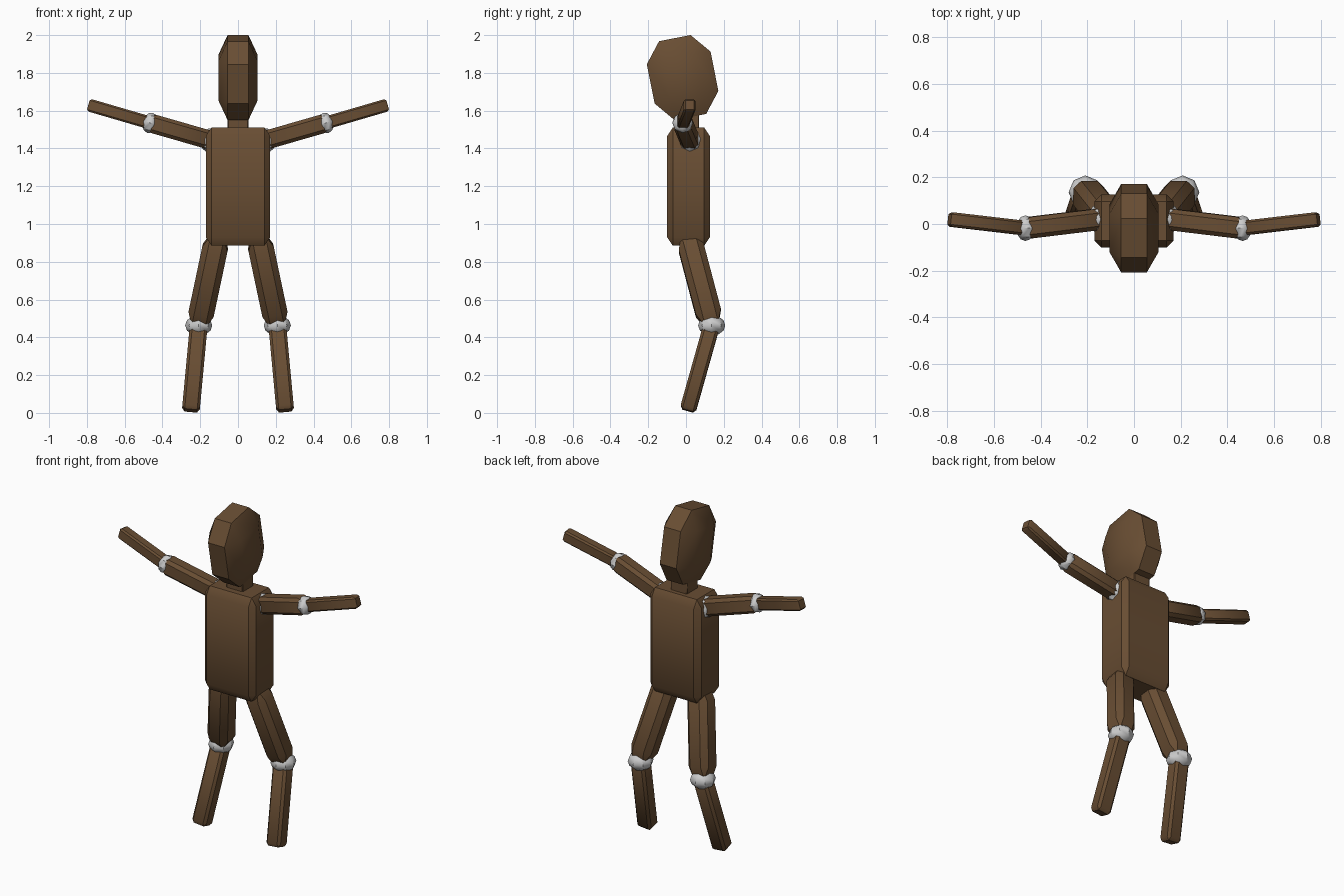
import bpy, bmesh, math
from mathutils import Vector, Matrix
from itertools import product

if "Cube" in bpy.data.objects:
    bpy.data.objects.remove(bpy.data.objects["Cube"])

wood = bpy.data.materials.new("wood")
wood.diffuse_color = (0.14, 0.075, 0.033, 1)
wood.use_nodes = True
wood.node_tree.nodes["Principled BSDF"].inputs["Base Color"].default_value = wood.diffuse_color


def finish(bm, name, matrix, mat=None):
    mesh = bpy.data.meshes.new(name)
    bm.transform(matrix)
    bmesh.ops.recalc_face_normals(bm, faces=bm.faces)
    bm.to_mesh(mesh)
    bm.free()
    ob = bpy.data.objects.new(name, mesh)
    bpy.context.collection.objects.link(ob)
    if mat:
        mesh.materials.append(mat)
    bpy.ops.object.select_all(action='DESELECT')
    ob.select_set(True)
    bpy.context.view_layer.objects.active = ob
    bpy.ops.object.shade_smooth_by_angle(angle=math.radians(38))
    return ob


def block(name, half, inset, matrix):
    """Box with a flat chamfer on every edge, inset per axis."""
    bm = bmesh.new()
    for signs in product((-1, 1), repeat=3):
        for full in range(3):
            bm.verts.new([s * (half[i] - (0 if i == full else inset[i]))
                          for i, s in enumerate(signs)])
    bmesh.ops.convex_hull(bm, input=bm.verts[:])
    bmesh.ops.dissolve_limit(bm, angle_limit=0.02, verts=bm.verts[:], edges=bm.edges[:])
    return finish(bm, name, matrix, wood)


def axis_frame(a, b, centre):
    """Frame whose z runs from a to b and whose y stays near world y."""
    z = (b - a).normalized()
    y = Vector((0, 1, 0))
    y = (y - z * y.dot(z)).normalized()
    rot = Matrix((y.cross(z), y, z)).transposed().to_4x4()
    return Matrix.Translation(centre) @ rot


def limb(name, a, b, w, d, inset, end):
    block(name, (w, d, (b - a).length / 2), (inset, inset, end),
          axis_frame(a, b, (a + b) / 2))


def joint(name, centre, direction, r, flat):
    bm = bmesh.new()
    bmesh.ops.create_uvsphere(bm, u_segments=8, v_segments=6, radius=r)
    bmesh.ops.scale(bm, vec=(1, 1, flat), verts=bm.verts)
    finish(bm, name, axis_frame(Vector(), direction, centre))


# torso, neck and forward-tilted head
block("torso", (0.17, 0.113, 0.313), (0.03, 0.03, 0.045),
      Matrix.Translation((0, 0.013, 1.198)))
block("neck", (0.055, 0.052, 0.09), (0.005, 0.005, 0.005),
      Matrix.Translation((0, 0.018, 1.55)))
block("head", (0.104, 0.172, 0.213), (0.049, 0.087, 0.107),
      Matrix.Translation((0, -0.018, 1.775)) @ Matrix.Rotation(0.195, 4, 'X'))

for side, s in (("left", 1), ("right", -1)):
    P = lambda x, y, z: Vector((s * x, y, z))
    # arm
    shoulder, elbow, hand = P(0.15, 0.02, 1.445), P(0.465, -0.018, 1.535), P(0.79, 0.02, 1.63)
    limb(side + "_upper_arm", P(0.12, 0.024, 1.436), P(0.475, -0.019, 1.538), 0.05, 0.046, 0.018, 0.03)
    limb(side + "_forearm", elbow, hand, 0.034, 0.031, 0.009, 0.012)
    joint(side + "_shoulder_joint", shoulder, elbow - shoulder, 0.065, 0.7)
    joint(side + "_elbow_joint", elbow, hand - shoulder, 0.055, 0.75)
    # leg
    hip, knee, foot = P(0.107, 0.01, 0.94), P(0.208, 0.136, 0.463), P(0.25, 0.009, 0.012)
    limb(side + "_thigh", hip, knee, 0.068, 0.068, 0.032, 0.07)
    limb(side + "_shin", knee, foot, 0.047, 0.043, 0.014, 0.018)
    joint(side + "_knee_joint", knee, Vector((0, 0, -1)), 0.072, 0.76)
